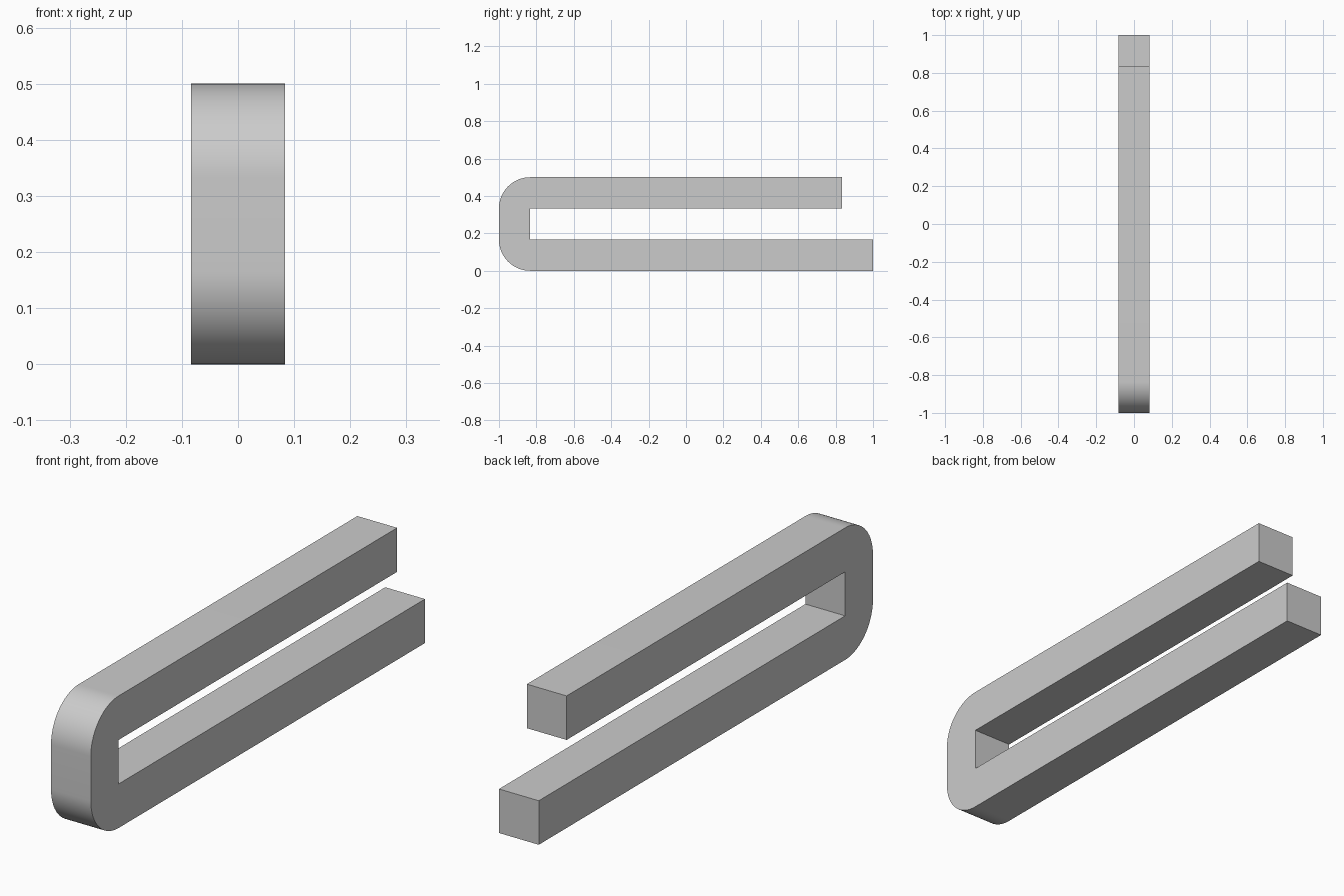
import bpy, bmesh
from math import sin, cos, pi, radians

if "Cube" in bpy.data.objects:
    bpy.data.objects.remove(bpy.data.objects["Cube"], do_unlink=True)

T = 1 / 6          # bar thickness, width and outer corner radius
HEIGHT = 3 * T
STEPS = 24         # segments per rounded corner

grey = bpy.data.materials.new("light grey")
grey.use_nodes = True
colour = (0.6, 0.6, 0.6, 1)
grey.diffuse_color = colour
grey.node_tree.nodes["Principled BSDF"].inputs["Base Color"].default_value = colour


def corner(y, z, start):
    """Quarter circle of profile points, turning clockwise from start."""
    angles = [start - pi / 2 * i / STEPS for i in range(STEPS + 1)]
    return [(y + T * cos(a), z + T * sin(a)) for a in angles]


# Side profile: long lower bar, rounded front bend, shorter upper bar
bend = -1 + T
profile = [(1, T), (1, 0)]
profile += corner(bend, T, -pi / 2)
profile += corner(bend, HEIGHT - T, pi)
profile += [(1 - T, HEIGHT), (1 - T, HEIGHT - T), (bend, HEIGHT - T), (bend, T)]

# Extrude the profile across the width
bm = bmesh.new()
face = bm.faces.new([bm.verts.new((-T / 2, y, z)) for y, z in profile])
side = bmesh.ops.extrude_face_region(bm, geom=[face])
moved = [v for v in side["geom"] if isinstance(v, bmesh.types.BMVert)]
bmesh.ops.translate(bm, verts=moved, vec=(T, 0, 0))
bmesh.ops.recalc_face_normals(bm, faces=bm.faces)
mesh = bpy.data.meshes.new("folded_bar")
bm.to_mesh(mesh)
bm.free()
mesh.materials.append(grey)

bar = bpy.data.objects.new("folded_bar", mesh)
bpy.context.collection.objects.link(bar)

# Smooth bend with crisp edges
bpy.ops.object.select_all(action="DESELECT")
bar.select_set(True)
bpy.context.view_layer.objects.active = bar
bpy.ops.object.shade_smooth_by_angle(angle=radians(30))
